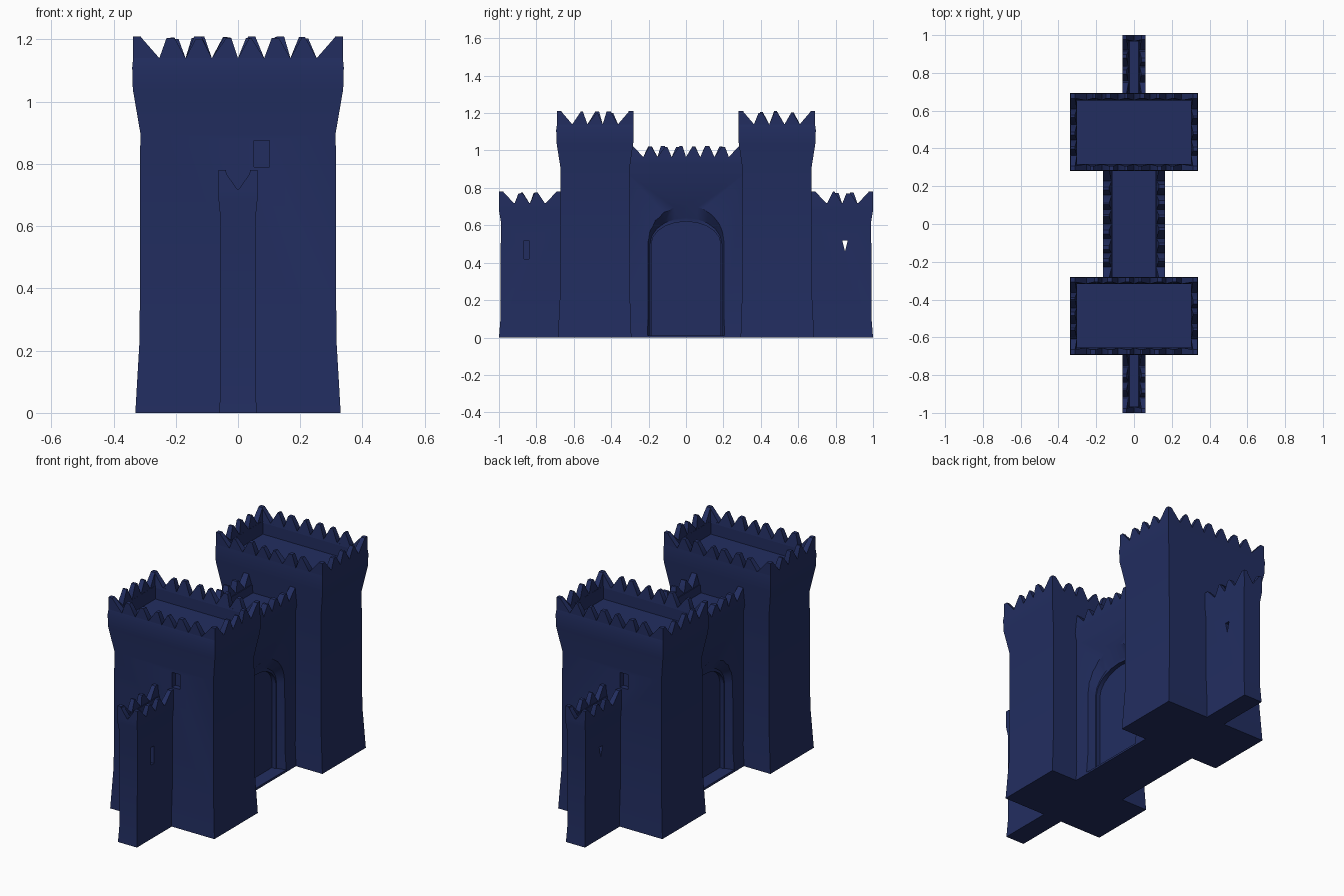
import bpy, bmesh, math, random
from mathutils import Vector

if "Cube" in bpy.data.objects:
    bpy.data.objects.remove(bpy.data.objects["Cube"])

random.seed(4)
navy = bpy.data.materials.new("navy stone")
navy.diffuse_color = (0.016, 0.027, 0.118, 1)
navy.use_nodes = True
navy.node_tree.nodes["Principled BSDF"].inputs["Base Color"].default_value = navy.diffuse_color


def finish(name, bm, material=navy):
    bmesh.ops.recalc_face_normals(bm, faces=bm.faces)
    me = bpy.data.meshes.new(name)
    bm.to_mesh(me)
    bm.free()
    ob = bpy.data.objects.new(name, me)
    bpy.context.collection.objects.link(ob)
    me.materials.append(material)
    return ob


def activate(ob):
    bpy.ops.object.select_all(action='DESELECT')
    ob.select_set(True)
    bpy.context.view_layer.objects.active = ob


def loft(name, rings):
    """Closed body through rectangular rings (x0, x1, y0, y1, z)."""
    bm = bmesh.new()
    prev = None
    for x0, x1, y0, y1, z in rings:
        vs = [bm.verts.new((x, y, z)) for x, y in ((x0, y0), (x1, y0), (x1, y1), (x0, y1))]
        if prev:
            for k in range(4):
                bm.faces.new((prev[k], prev[(k + 1) % 4], vs[(k + 1) % 4], vs[k]))
        else:
            bm.faces.new(vs[::-1])
        prev = vs
    bm.faces.new(prev)
    return finish(name, bm)


def prism(name, pts, x0, x1, pts2=None):
    """Profile of (y, z) points swept along x, optionally to a second profile."""
    bm = bmesh.new()
    a = [bm.verts.new((x0, y, z)) for y, z in pts]
    b = [bm.verts.new((x1, y, z)) for y, z in pts2 or pts]
    n = len(pts)
    bm.faces.new(a)
    bm.faces.new(b[::-1])
    for i in range(n):
        bm.faces.new((a[i], a[(i + 1) % n], b[(i + 1) % n], b[i]))
    return finish(name, bm)


def box(name, x0, x1, y0, y1, z0, z1):
    return prism(name, [(y0, z0), (y1, z0), (y1, z1), (y0, z1)], x0, x1)


def cut(ob, cutter):
    cutter.hide_render = True
    m = ob.modifiers.new("cut", 'BOOLEAN')
    m.operation = 'DIFFERENCE'
    m.solver = 'EXACT'
    m.object = cutter
    activate(ob)
    bpy.ops.object.modifier_apply(modifier=m.name)
    bpy.data.objects.remove(cutter)


def teeth(name, runs, z, h, t):
    """Worn pointed merlons along straight runs (start, end, inward, count)."""
    bm = bmesh.new()
    for start, end, inward, count in runs:
        s, e, n = Vector(start), Vector(end), Vector(inward)
        step = (e - s) / count
        for i in range(count):
            o = s + step * i
            hh = h * random.uniform(0.86, 1.0)
            c = random.uniform(0.35, 0.65)
            w = random.uniform(0.05, 0.15)
            if i == 0:
                c, w, hh = 0.14, 0.13, h
            if i == count - 1:
                c, w, hh = 0.86, 0.13, h
            prof = [(0.0, -0.01), (1.0, -0.01), (1.0, 0.0), (c + w, hh), (c - w, hh), (0.0, 0.0)]
            f, b = [], []
            for u, v in prof:
                p = o + step * u
                q = p + n * (t if v <= 0 else t * 0.7)
                f.append(bm.verts.new((p.x, p.y, z + v)))
                b.append(bm.verts.new((q.x, q.y, z + v)))
            bm.faces.new(f)
            bm.faces.new(b[::-1])
            for k in range(6):
                j = (k + 1) % 6
                bm.faces.new((f[k], f[j], b[j], b[k]))
    return finish(name, bm)


def arch(w, spring, top, n=5):
    """Slightly pointed arch outline in (y, z), standing on a thin threshold."""
    pts = [(-w, 0.012), (w, 0.012)]
    for i in range(2 * n + 1):
        a = math.pi * i / (2 * n)
        pts.append((w * math.cos(a), spring + (top - spring) * math.sin(a)))
    return pts


for s in (1, -1):
    side = "back" if s > 0 else "front"

    def yr(a, b):
        return tuple(sorted((s * a, s * b)))

    # tall flared tower with a sunken roof
    tower = loft(side + "_tower", [
        (-x, x, *yr(a, b), z) for x, a, b, z in (
            (0.33, 0.292, 0.685, 0), (0.316, 0.30, 0.673, 0.24), (0.314, 0.302, 0.67, 0.9),
            (0.338, 0.282, 0.692, 1.04), (0.34, 0.28, 0.694, 1.11), (0.337, 0.282, 0.69, 1.14),
            (0.302, 0.316, 0.656, 1.14), (0.302, 0.316, 0.656, 1.065))])
    xw = -0.077 * s
    cut(tower, box("window_cutter", xw - 0.025, xw + 0.025, *yr(0.64, 0.75), 0.79, 0.875))
    y0, y1 = yr(0.282, 0.69)
    X = 0.337
    teeth(side + "_tower_battlements", [
        ((-X, y0, 0), (X, y0, 0), (0, 1, 0), 8),
        ((-X, y1, 0), (X, y1, 0), (0, -1, 0), 8),
        ((-X, y0, 0), (-X, y1, 0), (1, 0, 0), 5),
        ((X, y0, 0), (X, y1, 0), (-1, 0, 0), 5)], 1.14, 0.07, 0.035)

    # low curtain wall with an arrow slit
    wall = loft(side + "_curtain_wall", [
        (-x, x, *yr(a, b), z) for x, a, b, z in (
            (0.06, 0.64, 1.0, 0), (0.056, 0.64, 0.992, 0.1), (0.056, 0.64, 0.99, 0.62),
            (0.062, 0.64, 1.0, 0.68), (0.062, 0.64, 1.0, 0.72),
            (0.027, 0.66, 0.965, 0.72), (0.025, 0.66, 0.965, 0.67))])
    slit = [(s * 0.835, 0.52), (s * 0.85, 0.46), (s * 0.865, 0.52)]
    if s > 0:
        cut(wall, prism("slit_cutter", slit, -0.2, 0.2))
    else:
        for q in (1, -1):
            cut(wall, box("slit_cutter", *sorted((q * 0.025, q * 0.2)), -0.865, -0.84, 0.42, 0.52))
    teeth(side + "_wall_battlements", [
        ((-0.062, s * 0.67, 0), (-0.062, s * 1.0, 0), (1, 0, 0), 4),
        ((0.062, s * 0.67, 0), (0.062, s * 1.0, 0), (-1, 0, 0), 4),
        ((-0.062, s * 1.0, 0), (0.062, s * 1.0, 0), (0, -s, 0), 2)], 0.715, 0.065, 0.033)

# gatehouse between the towers
gate = loft("gatehouse", [
    (-x, x, -y, y, z) for x, y, z in (
        (0.163, 0.32, 0), (0.155, 0.32, 0.12), (0.152, 0.32, 0.88), (0.163, 0.32, 0.92),
        (0.163, 0.32, 0.965), (0.115, 0.31, 0.965), (0.115, 0.31, 0.915))])
for q in (1, -1):
    # splayed arch around a recessed door on each face
    cut(gate, prism("arch_cutter", arch(0.192, 0.5, 0.64), q * 0.11, q * 0.2, arch(0.215, 0.52, 0.78)))
    cut(gate, prism("door_cutter", arch(0.185, 0.5, 0.62), q * 0.085, q * 0.13))
teeth("gatehouse_battlements", [
    ((-0.163, -0.305, 0), (-0.163, 0.305, 0), (1, 0, 0), 8),
    ((0.163, -0.305, 0), (0.163, 0.305, 0), (-1, 0, 0), 8)], 0.965, 0.06, 0.045)

for ob in list(bpy.context.scene.objects):
    activate(ob)
    bpy.ops.object.shade_smooth_by_angle(angle=math.radians(35))
